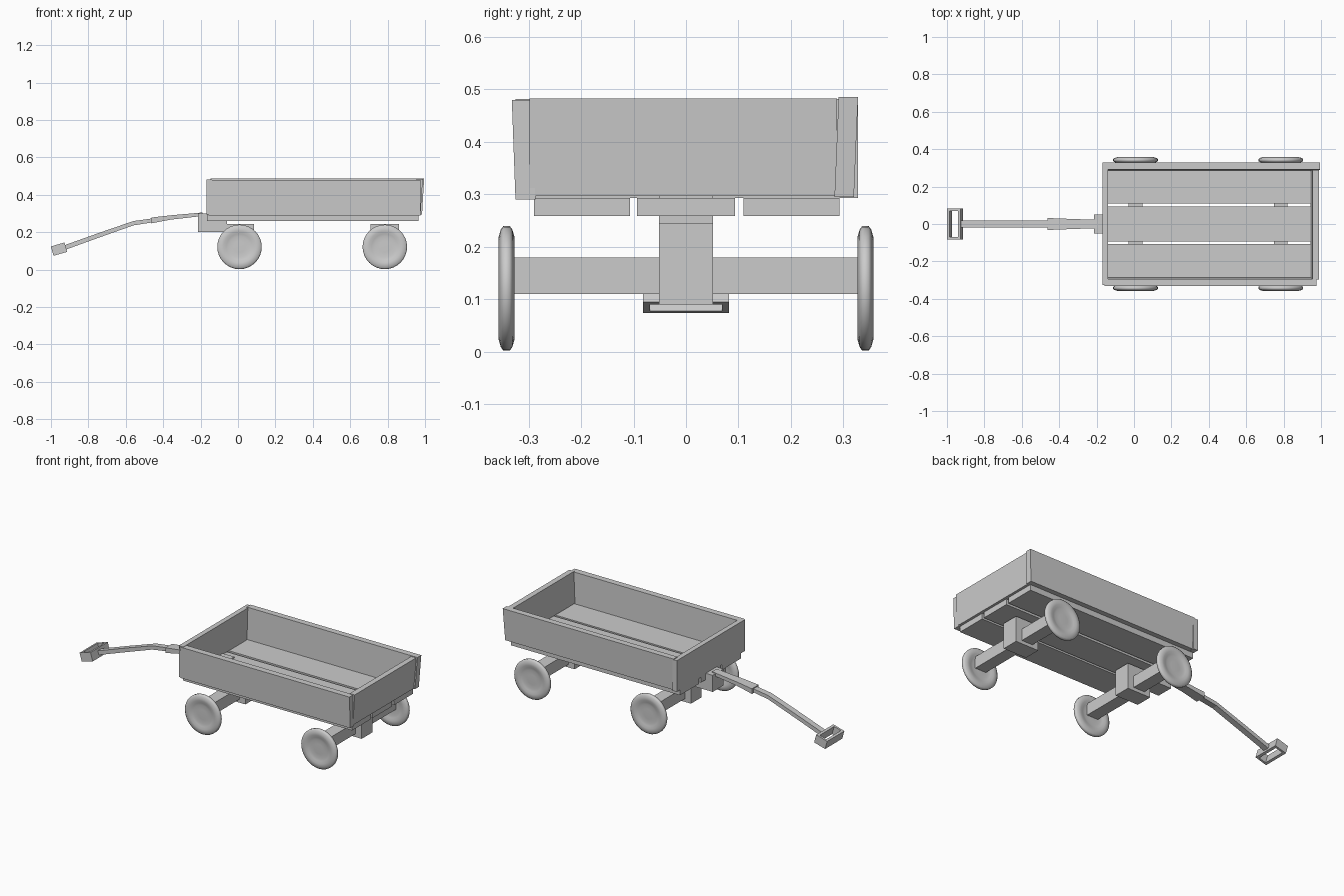
import bpy, bmesh, math
from mathutils import Vector, Matrix

if "Cube" in bpy.data.objects:
    bpy.data.objects.remove(bpy.data.objects["Cube"])


def finish(name, bm):
    bmesh.ops.recalc_face_normals(bm, faces=bm.faces[:])
    me = bpy.data.meshes.new(name)
    bm.to_mesh(me)
    bm.free()
    ob = bpy.data.objects.new(name, me)
    bpy.context.collection.objects.link(ob)
    return ob


def box(name, x, y, z, lean=(0, 0)):
    """Box from ranges; lean shifts the top edge in x and y."""
    bm = bmesh.new()
    bmesh.ops.create_cube(bm, size=1)
    for v in bm.verts:
        top = v.co.z > 0
        p = [r[1] if c > 0 else r[0] for c, r in zip(v.co, (x, y, z))]
        v.co = (p[0] + lean[0] * top, p[1] + lean[1] * top, p[2])
    return finish(name, bm)


def loft(name, sections):
    """Rectangular bar through sections (x, z_low, z_high, half_width)."""
    bm = bmesh.new()
    rings = [[bm.verts.new((x, yy, zz)) for yy, zz in
              ((-w, lo), (w, lo), (w, hi), (-w, hi))] for x, lo, hi, w in sections]
    for a, b in zip(rings, rings[1:]):
        for i in range(4):
            j = (i + 1) % 4
            bm.faces.new((a[i], a[j], b[j], b[i]))
    bm.faces.new(rings[0])
    bm.faces.new(rings[-1])
    return finish(name, bm)


def wheel(name, x, y):
    """Lathed wheel with a dished face and rounded rim."""
    half = [(0.0, 0.008), (0.03, 0.0075), (0.055, 0.007), (0.07, 0.010),
            (0.085, 0.0145), (0.098, 0.015), (0.112, 0.011), (0.119, 0.006)]
    prof = half + [(r, -t) for r, t in reversed(half)]
    bm = bmesh.new()
    vs = [bm.verts.new((r, t, 0)) for r, t in prof]
    es = [bm.edges.new(p) for p in zip(vs, vs[1:])]
    bmesh.ops.spin(bm, geom=vs + es, cent=(0, 0, 0), axis=(0, 1, 0),
                   angle=math.tau, steps=32)
    bmesh.ops.remove_doubles(bm, verts=bm.verts[:], dist=1e-5)
    ob = finish(name, bm)
    ob.location = (x, y, 0.121)
    for p in ob.data.polygons:
        p.use_smooth = True


# Floor planks
for i, y in enumerate(((-0.29, -0.107), (-0.093, 0.093), (0.11, 0.293))):
    box(f"floor_plank_{i + 1}", (-0.165, 0.965), y, (0.259, 0.293))

# Side boards, leaning slightly outward
box("side_board_near", (-0.157, 0.977), (-0.325, -0.287), (0.29, 0.48), (0, -0.007))
box("side_board_far", (-0.157, 0.984), (0.283, 0.32), (0.295, 0.486), (0.011, 0.008))
box("tail_board", (0.943, 0.976), (-0.298, 0.288), (0.297, 0.483), (0.012, 0))
box("head_board", (-0.168, -0.138), (-0.325, 0.328), (0.293, 0.482))

# Running gear
for label, x in (("front", 0.008), ("rear", 0.785)):
    box(f"{label}_axle", (x - 0.037, x + 0.037), (-0.335, 0.335), (0.11, 0.18))
    box(f"{label}_axle_block", (x - 0.077, x + 0.077), (-0.051, 0.051), (0.09, 0.244))
    for side, y in (("near", -0.342), ("far", 0.342)):
        wheel(f"{label}_wheel_{side}", x, y)

# Hitch and handle
box("hitch_block", (-0.214, -0.06), (-0.051, 0.051), (0.2, 0.3))
loft("handle_socket", [(-0.463, 0.247, 0.278, 0.032), (-0.36, 0.267, 0.29, 0.028),
                       (-0.19, 0.286, 0.305, 0.022)])
loft("handle_shaft", [(-0.925, 0.105, 0.131, 0.018), (-0.74, 0.172, 0.197, 0.018),
                      (-0.56, 0.236, 0.259, 0.018), (-0.44, 0.255, 0.276, 0.018)])

# Grip: a tilted rectangular ring, open from top to bottom
bm = bmesh.new()
outer, inner = (0.038, 0.082), (0.023, 0.069)
corners = ((-1, -1), (1, -1), (1, 1), (-1, 1))
loops = [[bm.verts.new((sx * s[0], sy * s[1], z)) for sx, sy in corners]
         for s, z in ((outer, -0.026), (outer, 0.026), (inner, 0.026), (inner, -0.026))]
for k in range(4):
    a, b = loops[k], loops[(k + 1) % 4]
    for i in range(4):
        j = (i + 1) % 4
        bm.faces.new((a[i], a[j], b[j], b[i]))
bm.transform(Matrix.Translation(Vector((-0.957, 0, 0.109))) @ Matrix.Rotation(-0.28, 4, 'Y'))
finish("handle_grip", bm)
